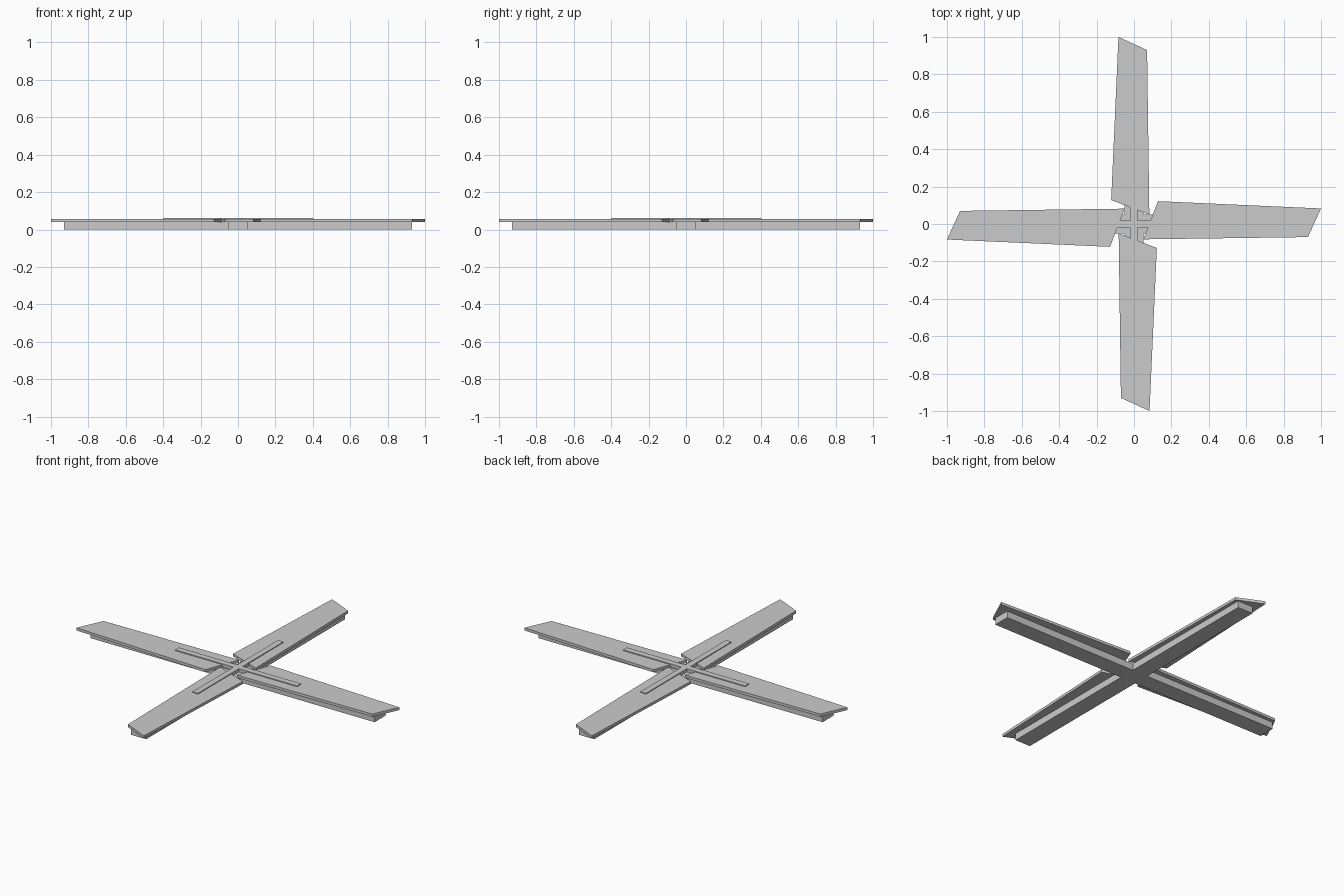
import bpy, bmesh
from math import pi
from mathutils import Matrix

if "Cube" in bpy.data.objects:
    bpy.data.objects.remove(bpy.data.objects["Cube"])


def prism(name, pts, z0, z1, turn=0.0, top=True):
    """Extrude a counter-clockwise outline from z0 to z1."""
    bm = bmesh.new()
    lo = [bm.verts.new((x, y, z0)) for x, y in pts]
    hi = [bm.verts.new((x, y, z1)) for x, y in pts]
    bm.faces.new(lo[::-1])
    if top:
        bm.faces.new(hi)
    n = len(pts)
    for i in range(n):
        j = (i + 1) % n
        bm.faces.new((lo[i], lo[j], hi[j], hi[i]))
    bm.transform(Matrix.Rotation(turn, 4, 'Z'))
    mesh = bpy.data.meshes.new(name)
    bm.to_mesh(mesh)
    bm.free()
    obj = bpy.data.objects.new(name, mesh)
    bpy.context.collection.objects.link(obj)
    return obj


def cross(half, reach):
    """Outline of a plus shape with the given half width and arm reach."""
    pts, quarter = [], [(half, half), (half, reach), (-half, reach)]
    for _ in range(4):
        pts += quarter
        quarter = [(-y, x) for x, y in quarter]
    return pts


# Open-topped cross beam under the blades
prism("cross_beam", cross(0.05, 0.93), 0.0, 0.04, top=False)

# Four tapered blades with slanted ends
blade = [(0.082, 0.05), (0.07, 0.93), (-0.083, 1.0), (-0.122, 0.128)]
for i in range(4):
    prism(f"blade_{i + 1}", blade, 0.04, 0.056, i * pi / 2)

# Thin raised cross strip joining the blades on top
prism("top_strip", cross(0.018, 0.4), 0.04, 0.061)
